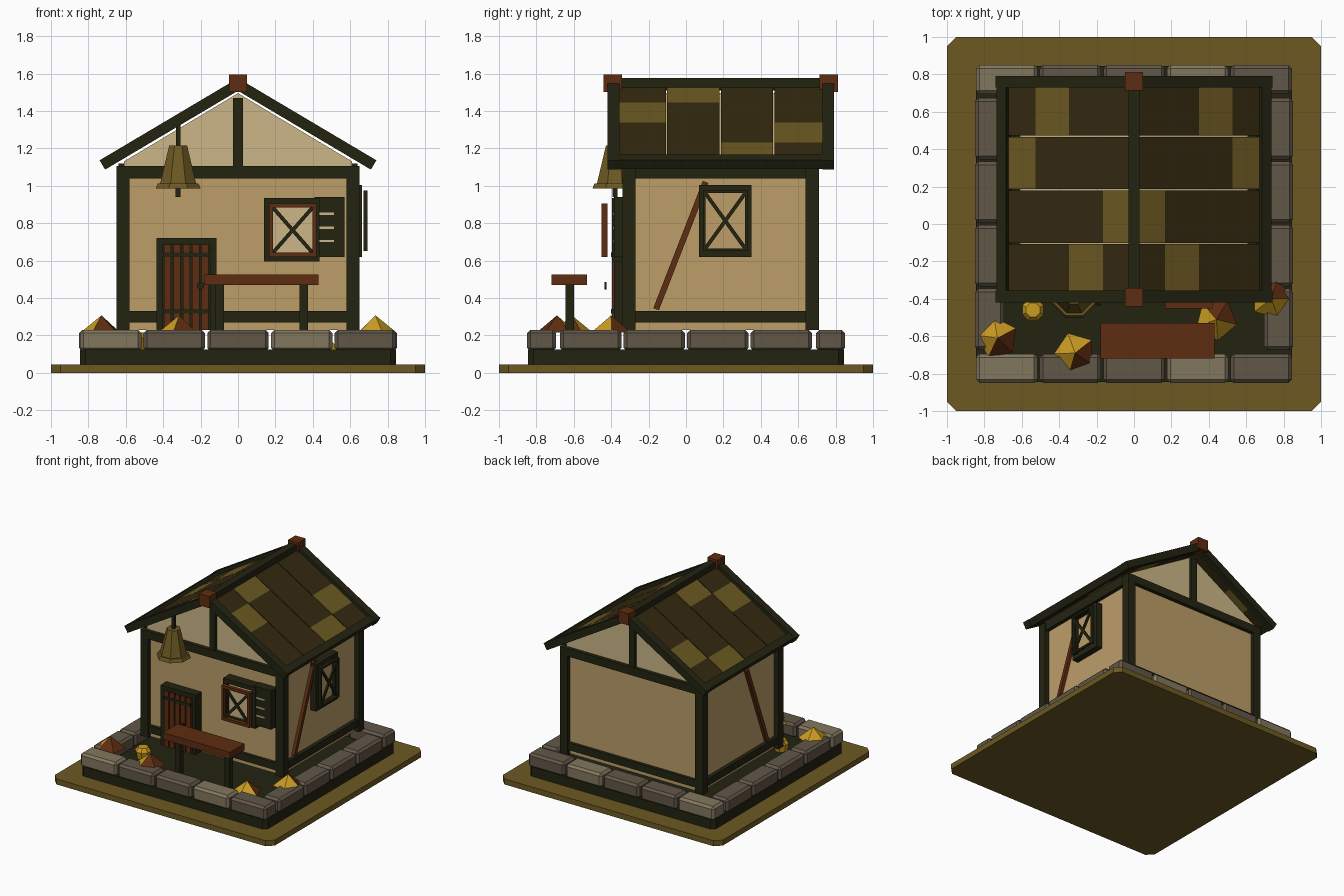
import bpy, bmesh, math
from mathutils import Matrix, Vector

if "Cube" in bpy.data.objects:
    bpy.data.objects.remove(bpy.data.objects["Cube"])


def colour(name, hexa):
    m = bpy.data.materials.new(name)
    lin = []
    for i in (0, 2, 4):
        c = int(hexa[i:i + 2], 16) / 255
        lin.append(c / 12.92 if c <= 0.04045 else ((c + 0.055) / 1.055) ** 2.4)
    m.diffuse_color = (*lin, 1)
    m.use_nodes = True
    m.node_tree.nodes["Principled BSDF"].inputs["Base Color"].default_value = m.diffuse_color
    return m


TIMBER = colour("dark timber", "232411")
PLASTER = colour("tan plaster", "BC9D69")
CREAM = colour("cream plaster", "CCB688")
OLIVE = colour("olive", "6C5922")
SHINGLE = colour("dark shingle", "342910")
RED = colour("red brown wood", "5E2D11")
STONE = colour("grey stone", "625748")
PALE = colour("pale stone", "82775F")
GOLD = colour("gold", "CB9C22")


def make(name, bm, *mats):
    bmesh.ops.recalc_face_normals(bm, faces=bm.faces)
    me = bpy.data.meshes.new(name)
    bm.to_mesh(me)
    bm.free()
    for m in mats:
        me.materials.append(m)
    ob = bpy.data.objects.new(name, me)
    bpy.context.collection.objects.link(ob)
    return ob


def box(name, x, y, z, mat, bevel=0):
    """Axis-aligned box from (min, max) pairs."""
    bm = bmesh.new()
    size = Matrix.Diagonal((x[1] - x[0], y[1] - y[0], z[1] - z[0], 1))
    mid = Matrix.Translation((sum(x) / 2, sum(y) / 2, sum(z) / 2))
    bmesh.ops.create_cube(bm, size=1, matrix=mid @ size)
    ob = make(name, bm, mat)
    if bevel:
        mod = ob.modifiers.new("chamfer", 'BEVEL')
        mod.width, mod.segments = bevel, 1
    return ob


def bar(name, p, q, width, depth, normal, mat):
    """Box running from p to q, with its depth along the normal."""
    p, q, n = Vector(p), Vector(q), Vector(normal).normalized()
    d = (q - p).normalized()
    rot = Matrix((d, n.cross(d), n)).transposed().to_4x4()
    bm = bmesh.new()
    bmesh.ops.create_cube(bm, size=1, matrix=Matrix.Translation((p + q) / 2) @ rot
                          @ Matrix.Diagonal(((q - p).length, width, depth, 1)))
    return make(name, bm, mat)


def cone(name, sides, r1, r2, base, h, mats, turn=0):
    bm = bmesh.new()
    bmesh.ops.create_cone(bm, cap_ends=True, segments=sides, radius1=r1, radius2=r2, depth=h,
                          matrix=Matrix.Translation((base[0], base[1], base[2] + h / 2))
                          @ Matrix.Rotation(math.radians(turn), 4, 'Z'))
    return make(name, bm, *mats)


def prism(name, pts, axis, lo, hi, mat):
    """Extrude a 2D profile along z or y."""
    bm = bmesh.new()
    vs = [bm.verts.new((a, b, lo) if axis == 'z' else (a, lo, b)) for a, b in pts]
    f = bm.faces.new(vs)
    ext = bmesh.ops.extrude_face_region(bm, geom=[f])
    move = Vector((0, 0, hi - lo)) if axis == 'z' else Vector((0, hi - lo, 0))
    bmesh.ops.translate(bm, vec=move, verts=[v for v in ext['geom'] if isinstance(v, bmesh.types.BMVert)])
    return make(name, bm, mat)


def octagon(r, c):
    k = r - c
    return [(r, -k), (r, k), (k, r), (-k, r), (-r, k), (-r, -k), (-k, -r), (k, -r)]


# Ground plate and plinth
prism("ground_plate", octagon(1, 0.05), 'z', 0, 0.045, OLIVE)
prism("plinth", octagon(0.845, 0.03), 'z', 0.045, 0.125, TIMBER)

# Ring of chamfered stones
for i in range(5):
    cx = -0.68 + 0.34 * i
    for s in (-1, 1):
        ys = sorted((s * 0.695, s * 0.85))
        box("row_stone", (cx - 0.164, cx + 0.164), ys, (0.115, 0.23), PALE if i in (0, 3) else STONE, 0.018)
for i in range(4):
    cy = -0.51 + 0.34 * i
    for s in (-1, 1):
        xs = sorted((s * 0.695, s * 0.85))
        box("side_stone", xs, (cy - 0.164, cy + 0.164), (0.115, 0.23), STONE, 0.018)

# Walls and attic, raised above the plinth
box("walls", (-0.61, 0.61), (-0.31, 0.68), (0.23, 1.06), PLASTER)
prism("attic", [(-0.61, 1.06), (0.61, 1.06), (0.61, 1.13), (0, 1.495), (-0.61, 1.13)], 'y', -0.31, 0.68, CREAM)

# Timber frame
for sx in (-1, 1):
    xs = sorted((sx * 0.58, sx * 0.65))
    for y0 in (-0.34, 0.64):
        box("corner_post", xs, (y0, y0 + 0.07), (0.23, 1.1), TIMBER)
    xb = sorted((sx * 0.59, sx * 0.64))
    box("side_sill", xb, (-0.3, 0.67), (0.27, 0.33), TIMBER)
    box("side_top_beam", xb, (-0.3, 0.67), (1.04, 1.12), TIMBER)
    bar("side_brace", (sx * 0.615, -0.16, 0.34), (sx * 0.615, 0.105, 1.02), 0.032, 0.04, (1, 0, 0), RED)
for y0 in (-0.335, 0.655):
    if y0 < 0:
        box("front_sill_left", (-0.6, -0.42), (y0, y0 + 0.05), (0.27, 0.33), TIMBER)
        box("front_sill_right", (-0.13, 0.6), (y0, y0 + 0.05), (0.27, 0.33), TIMBER)
    else:
        box("back_sill", (-0.6, 0.6), (y0, y0 + 0.05), (0.27, 0.33), TIMBER)
    box("gable_beam", (-0.65, 0.65), (y0 - 0.005, y0 + 0.055), (1.04, 1.105), TIMBER)
    box("gable_post", (-0.026, 0.026), (y0, y0 + 0.05), (1.1, 1.47), TIMBER)

# Roof: shingle patches, bargeboards and eaves on both slopes
ang = math.atan(0.593)
rows = [0.0, 0.18, 0.36, 0.54, 0.705]
olive_row = [1, 0, 3, 2]
for s in (-1, 1):
    n = Vector((s * math.sin(ang), 0, math.cos(ang)))

    def slope(x, y, drop):
        return Vector((s * x, y, 1.575 - 0.593 * x)) - n * drop

    for c in range(4):
        y = -0.39 + 0.2865 * (c + 0.5)
        for r in range(4):
            bar("shingle", slope(rows[r], y, 0.04), slope(rows[r + 1], y, 0.04), 0.28, 0.026, n,
                OLIVE if olive_row[c] == r else SHINGLE)
    for y in (-0.3875, 0.76):
        bar("bargeboard", slope(0, y, 0.029), slope(0.74, y, 0.029), 0.063, 0.058, n, TIMBER)
    bar("eave", slope(0.685, 0.186, 0.029), slope(0.735, 0.186, 0.029), 1.2, 0.056, n, TIMBER)
box("ridge_beam", (-0.03, 0.03), (-0.42, 0.79), (1.51, 1.575), TIMBER)
for y0 in (-0.44, 0.715):
    box("ridge_cap", (-0.047, 0.047), (y0, y0 + 0.097), (1.5, 1.595), RED)

# Door
box("door_back", (-0.41, -0.14), (-0.36, -0.3), (0.23, 0.7), TIMBER)
for x0 in (-0.435, -0.15):
    box("door_jamb", (x0, x0 + 0.035), (-0.385, -0.3), (0.23, 0.69), TIMBER)
box("door_lintel", (-0.435, -0.115), (-0.385, -0.3), (0.685, 0.72), TIMBER)
for i in range(5):
    x0 = -0.395 + 0.05 * i
    box("door_plank", (x0, x0 + 0.038), (-0.395, -0.35), (0.23, 0.685), RED)
for z in (0.33, 0.63):
    box("door_strap", (-0.4, -0.15), (-0.402, -0.36), (z - 0.012, z + 0.012), TIMBER)
bm = bmesh.new()
bmesh.ops.create_cone(bm, cap_ends=True, segments=8, radius1=0.02, radius2=0.02, depth=0.012,
                      matrix=Matrix.Translation((-0.2, -0.43, 0.465)) @ Matrix.Rotation(math.pi / 2, 4, 'X'))
make("door_handle", bm, TIMBER)


def window(name, place, normal, u, z, d0, d1, t, mat):
    """Rectangular frame in a wall; place(u, z, d) gives the position, d is distance out."""
    dm, dd = (d0 + d1) / 2, d1 - d0
    for a in (u[0] + t / 2, u[1] - t / 2):
        bar(name + "_stile", place(a, z[0], dm), place(a, z[1], dm), t, dd, normal, mat)
    for b in (z[0] + t / 2, z[1] - t / 2):
        bar(name + "_rail", place(u[0] + t, b, dm), place(u[1] - t, b, dm), t, dd, normal, mat)


def cross(name, place, normal, u, z, d):
    for a, b in ((0, 1), (1, 0)):
        bar(name + "_cross", place(u[a], z[0], d), place(u[b], z[1], d), 0.02, 0.014, normal, TIMBER)


# Front window with louvred shutter
def front(u, z, d):
    return (u, -d, z)


window("front_outer", front, (0, -1, 0), (0.14, 0.435), (0.595, 0.935), 0.31, 0.395, 0.035, TIMBER)
box("front_pane", (0.17, 0.41), (-0.37, -0.31), (0.62, 0.91), CREAM)
window("front_inner", front, (0, -1, 0), (0.165, 0.42), (0.62, 0.905), 0.42, 0.453, 0.022, RED)
cross("front", front, (0, -1, 0), (0.185, 0.4), (0.64, 0.885), 0.43)
box("shutter", (0.41, 0.57), (-0.385, -0.31), (0.62, 0.94), TIMBER)
for z in (0.705, 0.775, 0.85):
    box("shutter_slit", (0.43, 0.512), (-0.39, -0.38), (z - 0.006, z + 0.006), CREAM)


# Right side window
def right(u, z, d):
    return (d, u, z)


window("right_outer", right, (1, 0, 0), (0.07, 0.35), (0.62, 1.005), 0.6, 0.662, 0.035, TIMBER)
box("right_pane", (0.6, 0.635), (0.09, 0.33), (0.64, 0.98), PLASTER)
window("right_inner", right, (1, 0, 0), (0.09, 0.33), (0.65, 0.975), 0.67, 0.692, 0.015, TIMBER)
cross("right", right, (1, 0, 0), (0.1, 0.32), (0.66, 0.965), 0.68)

# Hanging bell
bx, by = -0.32, -0.38
box("bell_cord", (bx - 0.012, bx + 0.012), (by - 0.012, by + 0.012), (1.2, 1.33), TIMBER)
cone("bell_body", 8, 0.105, 0.052, (bx, by, 1.008), 0.207, [OLIVE], 22.5)
cone("bell_rim", 8, 0.13, 0.118, (bx, by, 0.985), 0.027, [OLIVE], 22.5)
box("bell_clapper", (bx - 0.013, bx + 0.013), (by - 0.013, by + 0.013), (0.94, 0.99), TIMBER)

# Bench
box("bench_seat", (-0.178, 0.43), (-0.72, -0.53), (0.47, 0.525), RED)
for x0 in (-0.12, 0.328):
    box("bench_leg", (x0, x0 + 0.045), (-0.645, -0.6), (0.12, 0.475), TIMBER)

# Five-sided gold and brown heaps, brown on the side facing the given angle
for x, y, z, turn, brown in ((-0.73, -0.61, 0.215, 10, -60), (-0.315, -0.69, 0.215, 20, 0),
                             (0.44, -0.51, 0.125, 40, 90), (0.735, -0.4, 0.215, 55, 45)):
    heap = cone("heap", 5, 0.113, 0, (x, y, z), 0.092, [GOLD, RED], turn)
    a = math.radians(brown)
    for f in heap.data.polygons:
        f.material_index = int(f.normal.x * math.cos(a) + f.normal.y * math.sin(a) > 0.2)

# Small gold pot
cone("pot", 8, 0.05, 0.062, (-0.54, -0.46, 0.125), 0.06, [GOLD], 22.5)
cone("pot_lid", 8, 0.062, 0.04, (-0.54, -0.46, 0.185), 0.03, [GOLD], 22.5)
